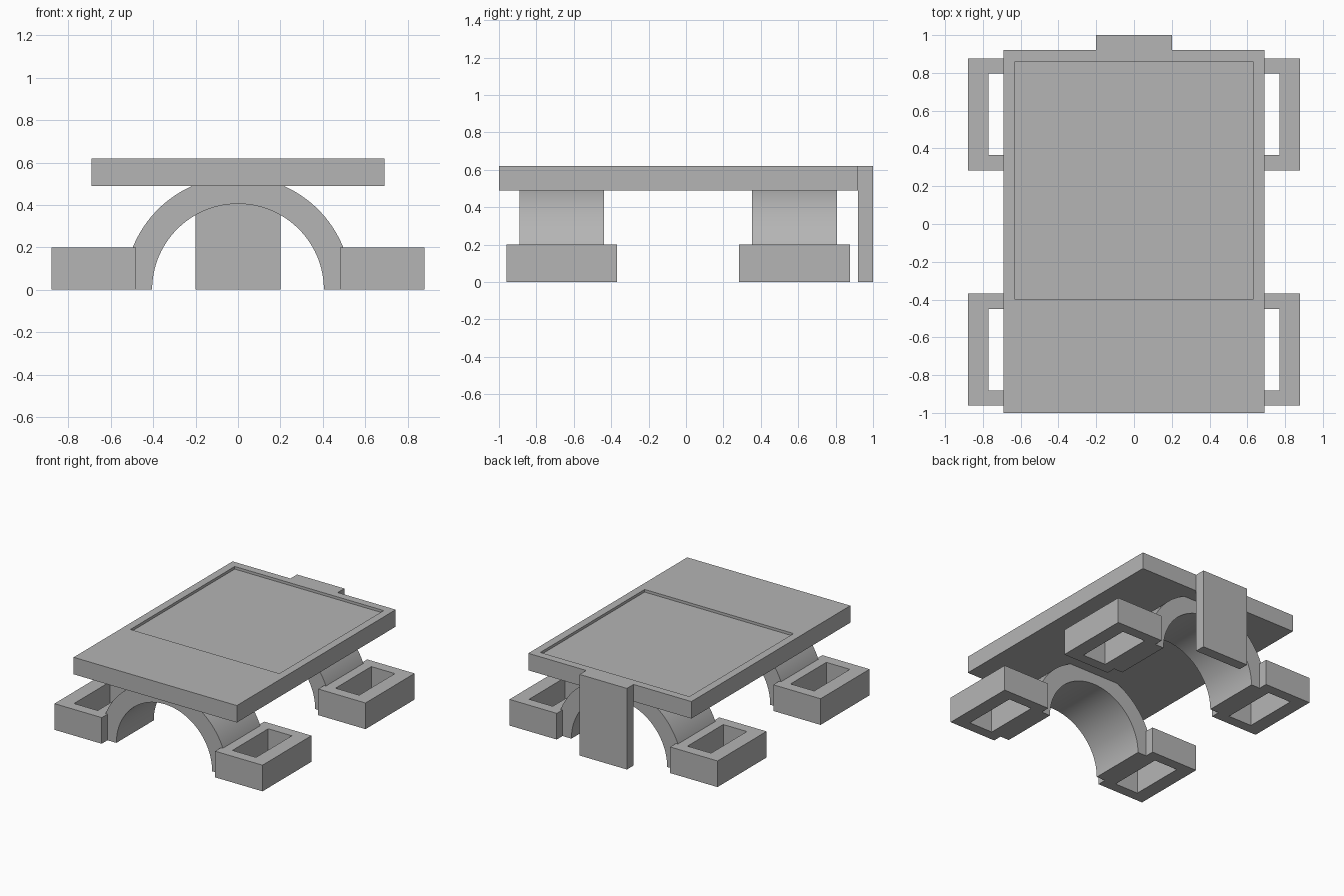
import bpy, bmesh, math

cube = bpy.data.objects.get("Cube")
if cube:
    bpy.data.objects.remove(cube, do_unlink=True)

grey = bpy.data.materials.new("plain grey")
grey.use_nodes = True
colour = (0.46, 0.46, 0.46, 1)
grey.diffuse_color = colour
grey.node_tree.nodes["Principled BSDF"].inputs["Base Color"].default_value = colour

PLATE_BOTTOM, PLATE_TOP = 0.49, 0.62
FOOT_HEIGHT = 0.2


def finish(name, bm):
    bmesh.ops.recalc_face_normals(bm, faces=bm.faces)
    mesh = bpy.data.meshes.new(name)
    bm.to_mesh(mesh)
    bm.free()
    mesh.materials.append(grey)
    obj = bpy.data.objects.new(name, mesh)
    bpy.context.collection.objects.link(obj)
    return obj


def rectangle(x, y):
    return [(x[0], y[0]), (x[1], y[0]), (x[1], y[1]), (x[0], y[1])]


def add_box(bm, x, y, z):
    low, high = ([bm.verts.new((px, py, pz)) for px, py in rectangle(x, y)] for pz in z)
    bm.faces.new(low)
    bm.faces.new(high)
    for i in range(4):
        j = (i + 1) % 4
        bm.faces.new((low[i], low[j], high[j], high[i]))


def add_ring(bm, outer, inner, z, floor=None):
    """Rectangular block with a through hole, or a pocket when floor is given."""
    depth = z[0] if floor is None else floor
    loops = [[bm.verts.new((px, py, pz)) for px, py in rectangle(*r)]
             for r, pz in ((outer, z[0]), (outer, z[1]), (inner, z[1]), (inner, depth))]
    pairs = list(zip(loops, loops[1:]))
    if floor is None:
        pairs.append((loops[3], loops[0]))
    else:
        bm.faces.new(loops[0])
        bm.faces.new(loops[3])
    for a, b in pairs:
        for i in range(4):
            j = (i + 1) % 4
            bm.faces.new((a[i], a[j], b[j], b[i]))


def make_arch(name, y, inner=0.405, outer=0.535):
    """Half ring whose crown is cut flat under the plate."""
    clip = math.asin(PLATE_BOTTOM / outer)
    stops = [0, clip, math.pi - clip, math.pi]
    angles = [a + (b - a) * i / 20 for a, b in zip(stops, stops[1:]) for i in range(20)]
    angles.append(math.pi)
    bm = bmesh.new()
    sections = []
    for t in angles:
        c, s = math.cos(t), math.sin(t)
        top = min(outer * s, PLATE_BOTTOM)
        x_out = outer * c if outer * s <= PLATE_BOTTOM else PLATE_BOTTOM * c / s
        sections.append([bm.verts.new(p) for p in (
            (inner * c, y[0], inner * s), (x_out, y[0], top),
            (x_out, y[1], top), (inner * c, y[1], inner * s))])
    for a, b in zip(sections, sections[1:]):
        for i in range(4):
            j = (i + 1) % 4
            bm.faces.new((a[i], a[j], b[j], b[i]))
    bm.faces.new(sections[0])
    bm.faces.new(sections[-1])
    obj = finish(name, bm)
    bpy.ops.object.select_all(action='DESELECT')
    obj.select_set(True)
    bpy.context.view_layer.objects.active = obj
    bpy.ops.object.shade_smooth_by_angle(angle=math.radians(20))


# Top plate with a shallow recessed panel
bm = bmesh.new()
add_ring(bm, ((-0.69, 0.69), (-1, 0.92)), ((-0.63, 0.63), (-0.4, 0.86)),
         (PLATE_BOTTOM, PLATE_TOP), floor=PLATE_TOP - 0.02)
finish("top_plate", bm)

# Upright tab at the back
bm = bmesh.new()
add_box(bm, (-0.2, 0.2), (0.92, 1), (0, PLATE_TOP))
finish("back_tab", bm)

# Arched supports, each with a slotted foot on either side
for end, centre in (("front", -0.665), ("back", 0.58)):
    make_arch(end + "_arch", (centre - 0.226, centre + 0.226))
    for side, sign in (("left", 1), ("right", -1)):
        bm = bmesh.new()
        add_ring(bm, ((sign * 0.48, sign * 0.88), (centre - 0.296, centre + 0.296)),
                 ((sign * 0.57, sign * 0.77), (centre - 0.216, centre + 0.216)),
                 (0, FOOT_HEIGHT))
        finish(f"{end}_{side}_foot", bm)
